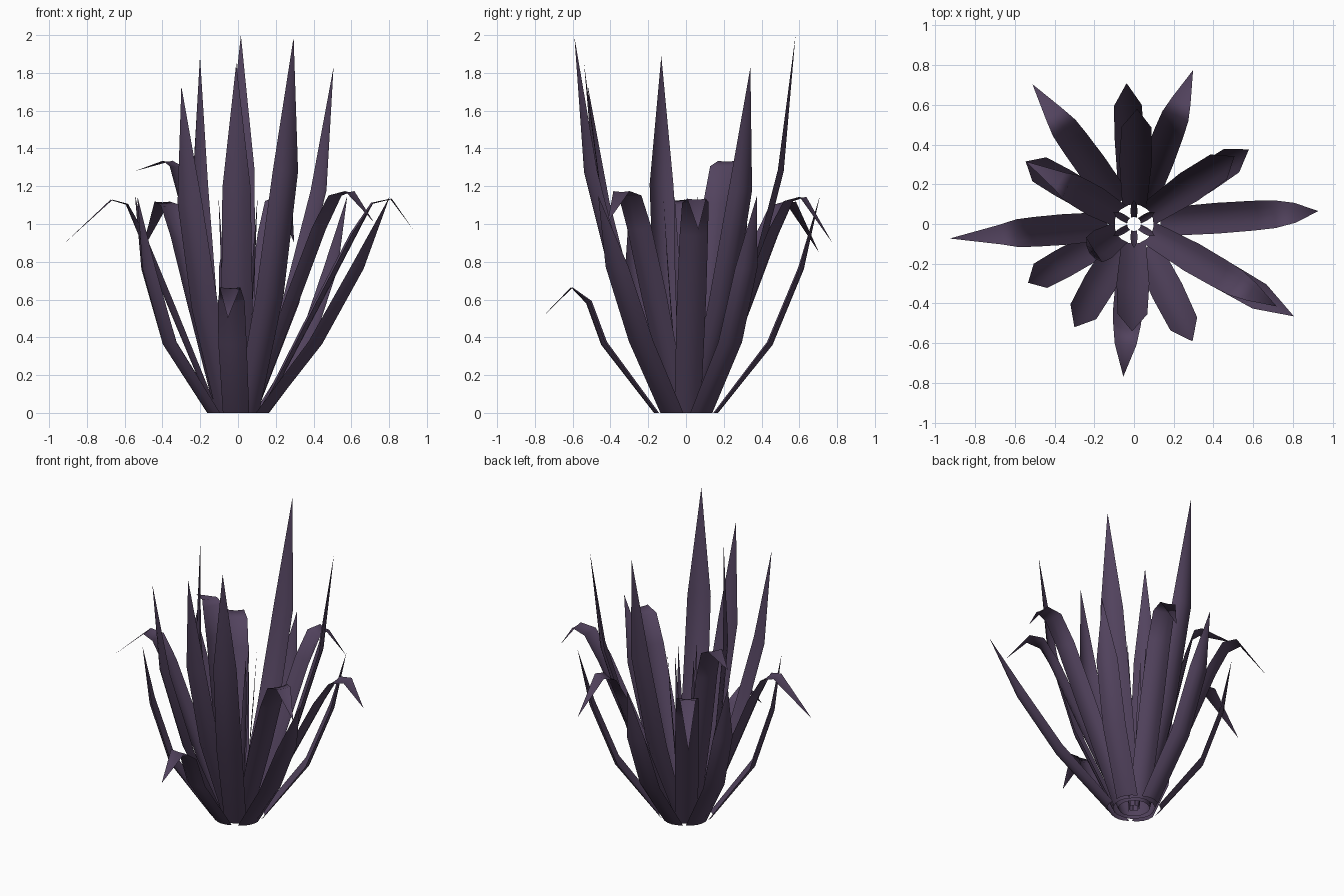
import bpy, bmesh, math
from mathutils import Vector

if "Cube" in bpy.data.objects:
    bpy.data.objects.remove(bpy.data.objects["Cube"])

mat = bpy.data.materials.new("dusky purple leaf")
mat.diffuse_color = (0.085, 0.056, 0.112, 1)
mat.use_nodes = True
mat.node_tree.nodes["Principled BSDF"].inputs["Base Color"].default_value = mat.diffuse_color
ACROSS = (-1, -0.5, 0, 0.5, 1)


def leaf(name, angle, path, widths, depth=0.03, flat_from=9):
    """Gutter-shaped blade swept along a (radius, height) path."""
    a = math.radians(angle)
    out = Vector((math.cos(a), math.sin(a), 0))
    side = Vector((-math.sin(a), math.cos(a), 0))
    up = Vector((0, 0, 1))
    bm = bmesh.new()
    rows = []
    for i, ((r, z), w) in enumerate(zip(path, widths)):
        p = path[max(i - 1, 0)]
        q = path[min(i + 1, len(path) - 1)]
        tr, tz = q[0] - p[0], q[1] - p[1]
        n = math.hypot(tr, tz)
        normal = out * (-tz / n) + up * (tr / n)
        d = depth * (0.25 if i >= flat_from else 1) * w / 0.15
        row = []
        for u in ACROSS if w else (0,):
            co = out * r + up * z + side * (u * w / 2) + normal * (d * u * u)
            if i == 0:
                co.z = 0
            row.append(bm.verts.new(co))
        rows.append(row)
    for lo, hi in zip(rows, rows[1:]):
        for k in range(len(lo) - 1):
            if len(hi) == 1:
                bm.faces.new((lo[k], hi[0], lo[k + 1]))
            else:
                bm.faces.new((lo[k], hi[k], hi[k + 1], lo[k + 1]))
    for f in bm.faces:
        f.smooth = True
    me = bpy.data.meshes.new(name)
    bm.to_mesh(me)
    bm.free()
    me.materials.append(mat)
    bpy.context.collection.objects.link(bpy.data.objects.new(name, me))


def low(angle, r):
    s = r - 0.16
    leaf("low_outer_leaf", angle,
         [(0.17, 0), (0.36 + 0.18 * s, 0.36), (0.3 + 0.59 * s, 0.76), (r, 1.15)],
         (0.14, 0.15, 0.14, 0))


def tall(angle, base, r, h, w=0.14, bulge=0.87):
    s = r - base
    leaf("tall_leaf", angle,
         [(base, 0), (base + (bulge - 0.35) * s, 0.31 * h),
          (base + bulge * s, 0.64 * h), (r, h)],
         (w, 0.165, 0.15, 0))


def droop(angle, base, rp, zp, rt, zt, w=0.14):
    s = rp - base
    leaf("drooping_leaf", angle,
         [(base, 0), (base + 0.46 * s, 0.52 * zp), (base + 0.73 * s, 0.83 * zp),
          (base + 0.86 * s, 0.98 * zp), (rp, zp), (rt, zt)],
         (w, 0.155, 0.15, 0.14, 0.10, 0), flat_from=3)


# outer ring: low blades, one of them short and bent over
for ang, rad in ((-30, 0.93), (-151, 0.61), (150, 0.63), (93, 0.71), (33, 0.69)):
    low(ang, rad)
leaf("short_bent_leaf", -94,
     [(0.17, 0), (0.45, 0.36), (0.53, 0.58), (0.605, 0.66), (0.77, 0.5)],
     (0.14, 0.15, 0.14, 0.11, 0), flat_from=3)

# second ring: drooping and tall blades
droop(4, 0.135, 0.81, 1.13, 0.93, 0.97)
droop(-175.5, 0.135, 0.67, 1.125, 0.93, 0.89)
droop(126, 0.135, 0.68, 1.115, 0.87, 0.85)
droop(69, 0.135, 0.66, 1.14, 0.83, 0.9)
tall(-63.5, 0.135, 0.66, 1.99)
tall(-120, 0.135, 0.60, 1.73)

# third ring
droop(-30, 0.1, 0.68, 1.17, 0.83, 1.01, 0.12)
droop(150, 0.1, 0.43, 1.33, 0.63, 1.28, 0.12)
tall(-91, 0.1, 0.54, 1.85, 0.12)
tall(-147, 0.1, 0.24, 1.89, 0.12, 1.2)
tall(88.5, 0.1, 0.58, 2.0, 0.12)
tall(34, 0.1, 0.61, 1.83, 0.12)

# heart: narrow upright spikes
for k in range(6):
    leaf("inner_spike", 30 + 60 * k,
         [(0.035, 0), (0.07, 0.4), (0.1, 0.8), (0.12, 1.15)],
         (0.03, 0.035, 0.03, 0), 0.02)
